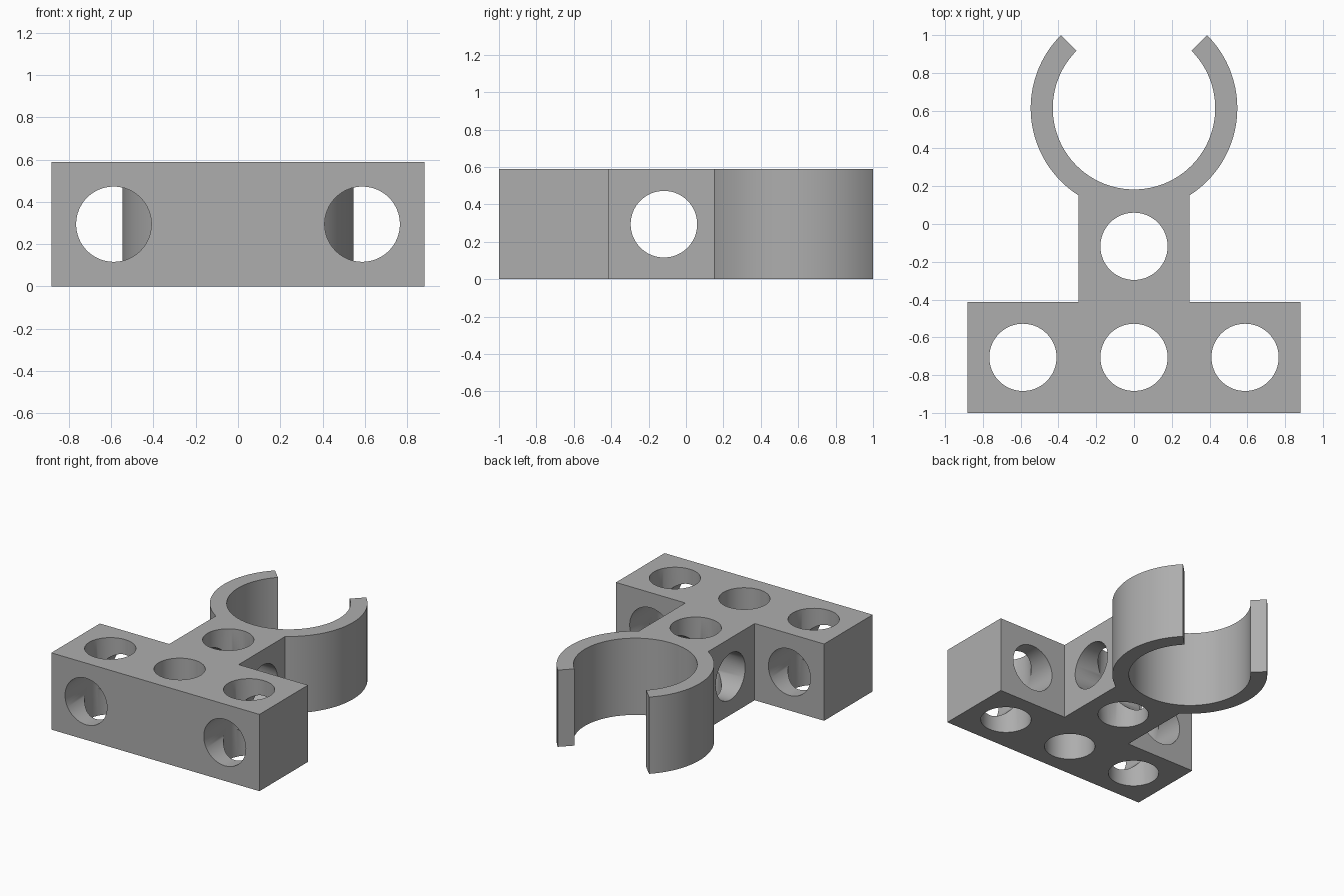
import bpy, bmesh
from math import sin, cos, asin, pi
from mathutils import Matrix

cube = bpy.data.objects.get("Cube")
if cube:
    bpy.data.objects.remove(cube)

UNIT = 0.588            # hole pitch, beam width and height
HALF = UNIT / 2
HOLE_R = 0.178
BASE_X = UNIT * 1.5
RING_Y, RING_IN, RING_OUT = 0.613, 0.43, 0.547

grey = bpy.data.materials.new("plain grey")
grey.use_nodes = True
grey.diffuse_color = (0.42, 0.42, 0.42, 1)
grey.node_tree.nodes["Principled BSDF"].inputs["Base Color"].default_value = grey.diffuse_color


def make_object(name, bm):
    mesh = bpy.data.meshes.new(name)
    bm.to_mesh(mesh)
    bm.free()
    mesh.materials.append(grey)
    obj = bpy.data.objects.new(name, mesh)
    bpy.context.collection.objects.link(obj)
    return obj


def arc(radius, start, end, steps):
    angles = [start + (end - start) * i / steps for i in range(steps + 1)]
    return [(radius * cos(a), RING_Y + radius * sin(a)) for a in angles]


# T-shaped beam and open clip as one outline
join = asin(HALF / RING_OUT)
outline = [(-BASE_X, -1), (BASE_X, -1), (BASE_X, UNIT - 1), (HALF, UNIT - 1)]
outline += arc(RING_OUT, join - pi / 2, pi / 4, 36)
outline += arc(RING_IN, pi / 4, -pi * 5 / 4, 96)
outline += arc(RING_OUT, pi * 3 / 4, pi * 3 / 2 - join, 36)
outline += [(-HALF, UNIT - 1), (-BASE_X, UNIT - 1)]

bm = bmesh.new()
face = bm.faces.new([bm.verts.new((x, y, 0)) for x, y in outline])
top = bmesh.ops.extrude_face_region(bm, geom=[face])["geom"]
bmesh.ops.translate(bm, vec=(0, 0, UNIT), verts=[v for v in top if isinstance(v, bmesh.types.BMVert)])
bmesh.ops.recalc_face_normals(bm, faces=bm.faces)
bracket = make_object("clip_bracket", bm)


# Round through holes
def drill(center, axis):
    bm = bmesh.new()
    turn = {"x": Matrix.Rotation(pi / 2, 4, "Y"), "y": Matrix.Rotation(pi / 2, 4, "X"), "z": Matrix()}[axis]
    bmesh.ops.create_cone(bm, cap_ends=True, segments=64, radius1=HOLE_R, radius2=HOLE_R,
                          depth=UNIT + 0.1, matrix=Matrix.Translation(center) @ turn)
    cutter = make_object("hole_cutter", bm)
    cutter.hide_render = True
    mod = bracket.modifiers.new("hole", "BOOLEAN")
    mod.operation, mod.solver, mod.object = "DIFFERENCE", "EXACT", cutter
    bpy.ops.object.modifier_apply(modifier=mod.name)
    bpy.data.objects.remove(cutter)


bpy.ops.object.select_all(action="DESELECT")
bracket.select_set(True)
bpy.context.view_layer.objects.active = bracket

base_y = HALF - 1
neck_y = base_y + UNIT
for x in (-UNIT, 0, UNIT):
    drill((x, base_y, HALF), "z")
for x in (-UNIT, UNIT):
    drill((x, base_y, HALF), "y")
drill((0, neck_y, HALF), "z")
drill((0, neck_y, HALF), "x")

bpy.ops.object.shade_smooth_by_angle(angle=pi / 6)
